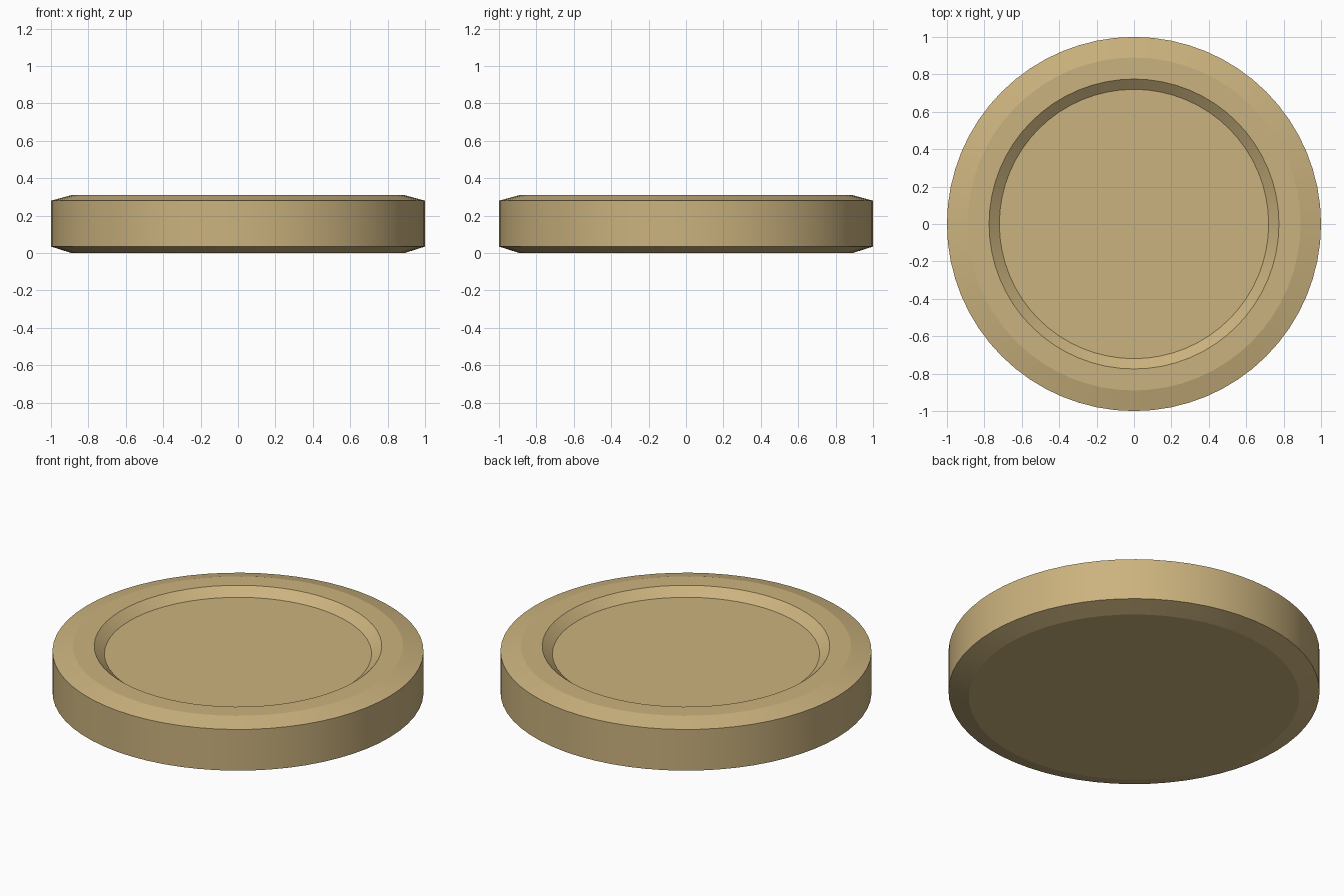
import bpy, bmesh, math

if "Cube" in bpy.data.objects:
    bpy.data.objects.remove(bpy.data.objects["Cube"])

# Sand coloured material
mat = bpy.data.materials.new("sand")
mat.diffuse_color = (0.60, 0.45, 0.21, 1.0)
mat.use_nodes = True
mat.node_tree.nodes["Principled BSDF"].inputs["Base Color"].default_value = mat.diffuse_color

SEGMENTS = 64
# Profile (radius, height): chamfered rim, then a shallow sloped recess
profile = [(0.89, 0.0), (1.0, 0.035), (1.0, 0.28), (0.89, 0.31),
           (0.775, 0.31), (0.72, 0.264)]

# Disc: rings joined by quads and closed by flat caps
bm = bmesh.new()
rings = []
for r, z in profile:
    rings.append([bm.verts.new((r * math.cos(2 * math.pi * i / SEGMENTS),
                                r * math.sin(2 * math.pi * i / SEGMENTS), z))
                  for i in range(SEGMENTS)])
for low, high in zip(rings, rings[1:]):
    for i in range(SEGMENTS):
        j = (i + 1) % SEGMENTS
        bm.faces.new((low[i], low[j], high[j], high[i]))
bm.faces.new(list(reversed(rings[0])))
bm.faces.new(rings[-1])

mesh = bpy.data.meshes.new("round_base")
bm.to_mesh(mesh)
bm.free()
mesh.materials.append(mat)
base = bpy.data.objects.new("round_base", mesh)
bpy.context.collection.objects.link(base)

# Smooth round walls, crisp edges
bpy.context.view_layer.objects.active = base
base.select_set(True)
bpy.ops.object.shade_smooth_by_angle(angle=math.radians(12))
